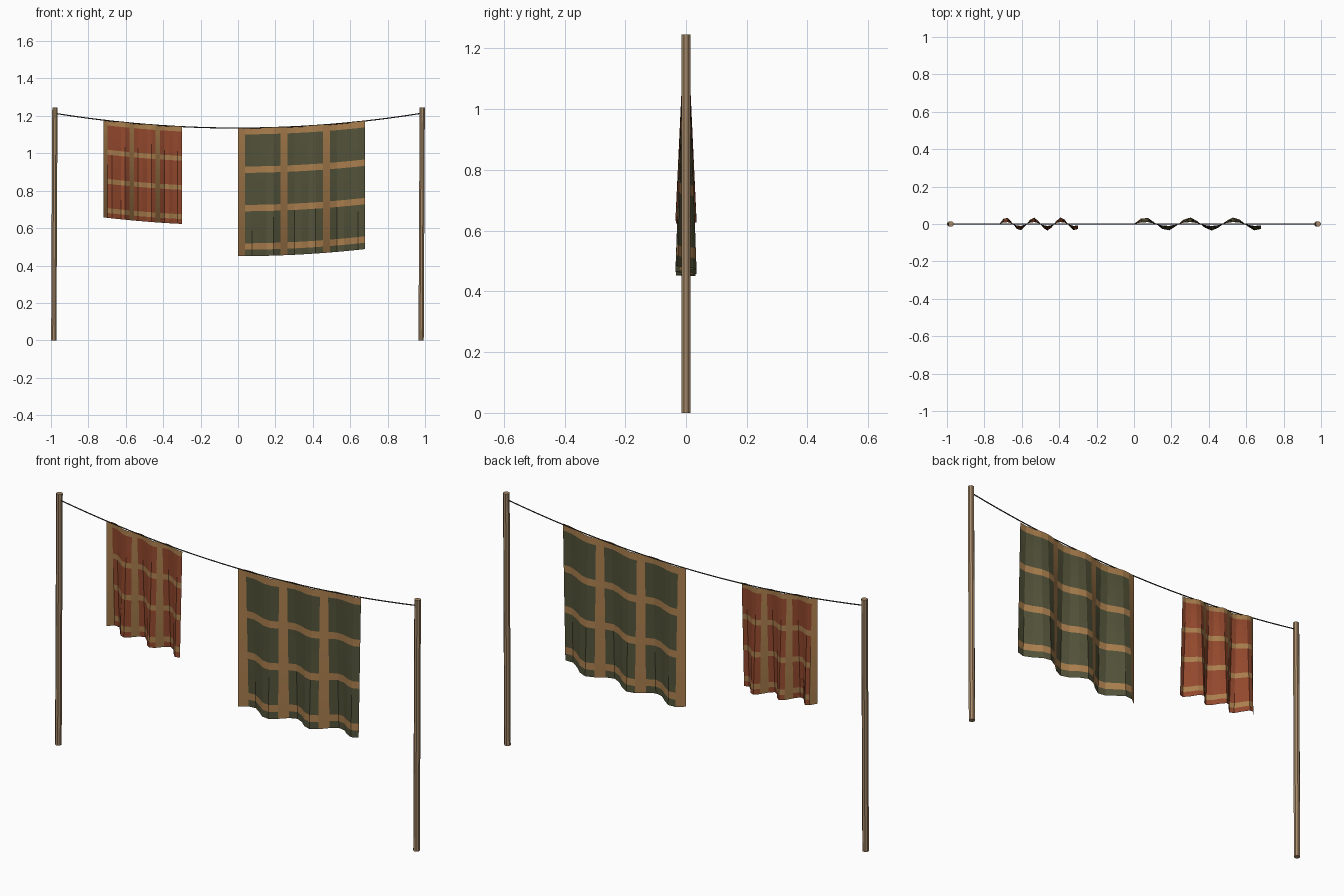
import bpy, bmesh, math
from mathutils import Vector

cube = bpy.data.objects.get("Cube")
if cube:
    bpy.data.objects.remove(cube, do_unlink=True)


def material(name, rgb):
    m = bpy.data.materials.new(name)
    m.use_nodes = True
    m.diffuse_color = (*rgb, 1)
    bsdf = m.node_tree.nodes["Principled BSDF"]
    bsdf.inputs["Base Color"].default_value = (*rgb, 1)
    bsdf.inputs["Roughness"].default_value = 0.9
    return m


WOOD = material("weathered wood", (0.38, 0.25, 0.14))
ROPE = material("dark rope", (0.06, 0.05, 0.035))
TAN = material("tan stripe", (0.40, 0.21, 0.075))
RED = material("rust red cloth", (0.29, 0.065, 0.026))
GREEN = material("olive green cloth", (0.085, 0.085, 0.042))


def rope_height(x):
    return 1.135 + 0.082 * x * x


def finish(bm, name, *mats):
    mesh = bpy.data.meshes.new(name)
    bm.to_mesh(mesh)
    bm.free()
    for m in mats:
        mesh.materials.append(m)
    obj = bpy.data.objects.new(name, mesh)
    bpy.context.collection.objects.link(obj)
    return obj


# Tube of rings along a path, capped at both ends
def tube(name, path, radius, sides, mat, upright):
    bm = bmesh.new()
    rings = []
    for p in path:
        ring = []
        for k in range(sides):
            a = math.tau * (k + 0.5) / sides
            u, v = radius * math.cos(a), radius * math.sin(a)
            ring.append(bm.verts.new(p + Vector((u, v, 0) if upright else (0, u, v))))
        rings.append(ring)
    for r, s in zip(rings, rings[1:]):
        for k in range(sides):
            n = (k + 1) % sides
            bm.faces.new((r[k], r[n], s[n], s[k]))
    bm.faces.new(rings[0])
    bm.faces.new(rings[-1])
    bmesh.ops.recalc_face_normals(bm, faces=bm.faces)
    return finish(bm, name, mat)


# Hanging cloth whose folds deepen downward, with a checked stripe pattern
def cloth(name, x0, width, height, mat, cols=18, rows=20, every=6):
    bm = bmesh.new()
    grid = []
    for j in range(rows + 1):
        t = j / rows
        depth = 0.035 * (0.3 + 0.7 * t)
        line = []
        for i in range(cols + 1):
            u = i / cols
            x = x0 + width * u
            line.append(bm.verts.new((x, depth * math.sin(18 * u), rope_height(x) - height * t)))
        grid.append(line)
    for j in range(rows):
        for i in range(cols):
            f = bm.faces.new((grid[j][i], grid[j + 1][i], grid[j + 1][i + 1], grid[j][i + 1]))
            f.material_index = int(i % every == 0 or j % every == 0)
    return finish(bm, name, mat, TAN)


# Two posts, leaning very slightly
for side, label in ((-1, "right_post"), (1, "left_post")):
    x = side * 0.982
    tube(label, [Vector((x - 0.003, 0, 0)), Vector((x + 0.003, 0, 1.246))], 0.0152, 8, WOOD, True)

# Sagging line between the posts
xs = [-0.98 + 1.96 * i / 24 for i in range(25)]
tube("sagging_line", [Vector((x, 0, rope_height(x))) for x in xs], 0.003, 6, ROPE, False)

# Two checked cloths
cloth("small_red_cloth", -0.72, 0.42, 0.52, RED)
cloth("large_green_cloth", 0.0, 0.68, 0.685, GREEN)
